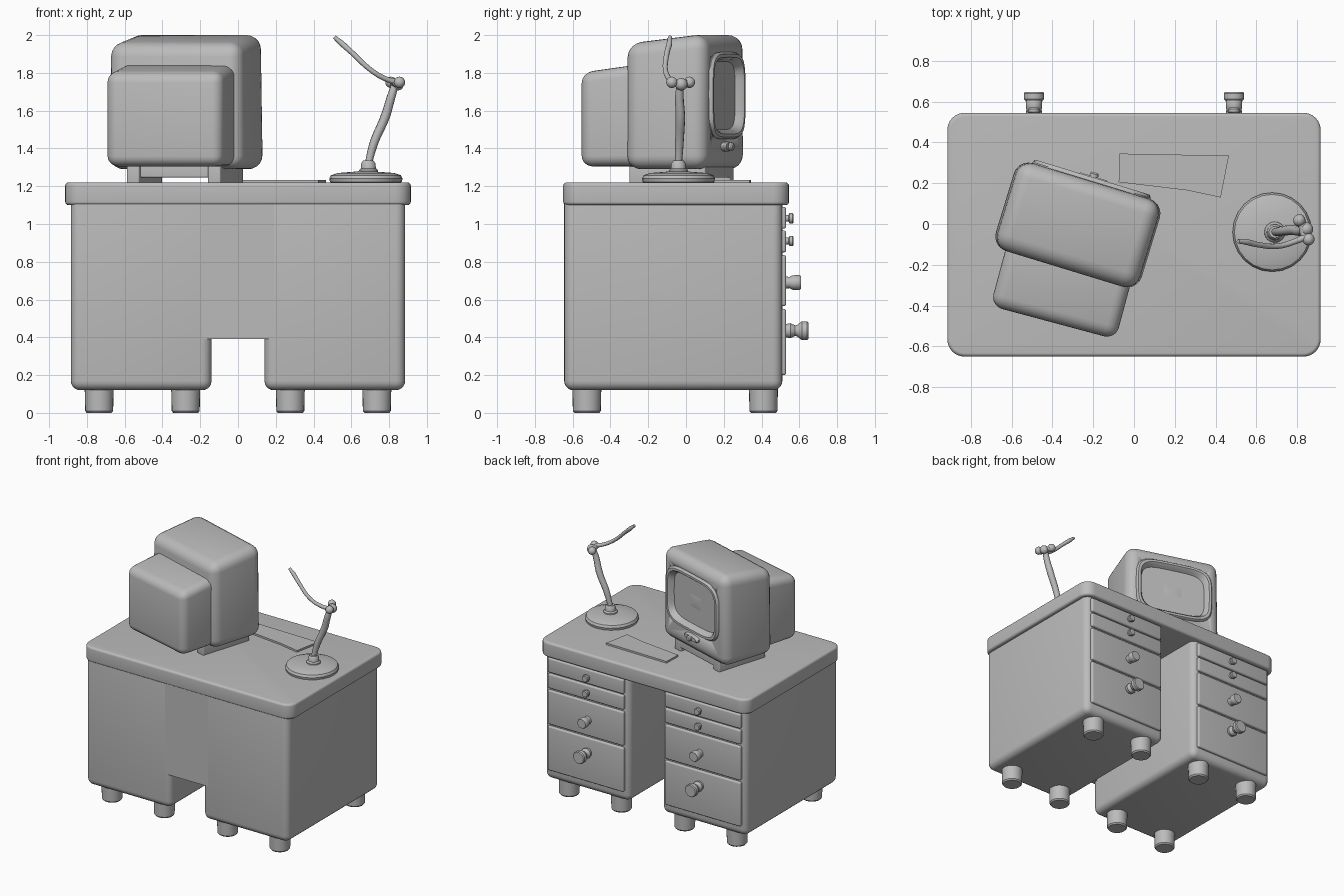
import bpy, bmesh, math
from mathutils import Matrix, Vector

cube = bpy.data.objects.get("Cube")
if cube:
    bpy.data.objects.remove(cube, do_unlink=True)

# Single clay colour
grey = bpy.data.materials.new("plain_grey")
grey.use_nodes = True
grey.diffuse_color = (0.5, 0.5, 0.5, 1)
for node in grey.node_tree.nodes:
    if node.type == 'BSDF_PRINCIPLED':
        node.inputs["Base Color"].default_value = (0.5, 0.5, 0.5, 1)
        node.inputs["Roughness"].default_value = 0.7


def finish(name, bm, matrix=Matrix()):
    bmesh.ops.recalc_face_normals(bm, faces=bm.faces)
    mesh = bpy.data.meshes.new(name)
    bm.to_mesh(mesh)
    bm.free()
    mesh.transform(matrix)
    mesh.materials.append(grey)
    mesh.shade_smooth()
    mesh.set_sharp_from_angle(angle=math.radians(35))
    obj = bpy.data.objects.new(name, mesh)
    bpy.context.collection.objects.link(obj)
    return obj


def box(name, lo, hi, r=0.0, corner=0.0, matrix=Matrix(), shape=None):
    """Rounded box; corner rounds the upright edges first."""
    lo, hi = Vector(lo), Vector(hi)
    bm = bmesh.new()
    bmesh.ops.create_cube(bm, size=1)
    for v in bm.verts:
        v.co = Vector([c * s for c, s in zip(v.co, hi - lo)]) + (lo + hi) / 2
    if corner:
        upright = [e for e in bm.edges
                   if abs(e.verts[0].co.z - e.verts[1].co.z) > 0.001]
        bmesh.ops.bevel(bm, geom=upright, offset=corner, segments=6,
                        profile=0.5, affect='EDGES')
    if r:
        bm.normal_update()
        edges = [e for e in bm.edges if e.calc_face_angle(0) > 0.7]
        bmesh.ops.bevel(bm, geom=edges, offset=r, segments=5,
                        profile=0.5, affect='EDGES')
    if shape:
        for v in bm.verts:
            v.co = shape(v.co)
    return finish(name, bm, matrix)


def loft(name, rings, power=2.0, matrix=Matrix(), count=32):
    """Skin over superellipse rings given as half width, half height, offset."""
    bm = bmesh.new()
    loops = []
    for a, b, h in rings:
        loop = []
        for i in range(count):
            t = math.tau * i / count
            c, s = math.cos(t), math.sin(t)
            loop.append(bm.verts.new((
                a * math.copysign(abs(c) ** (2 / power), c),
                b * math.copysign(abs(s) ** (2 / power), s), h)))
        loops.append(loop)
    for p, q in zip(loops, loops[1:]):
        for i in range(count):
            j = (i + 1) % count
            bm.faces.new((p[i], p[j], q[j], q[i]))
    bm.faces.new(loops[0])
    bm.faces.new(loops[-1])
    return finish(name, bm, matrix)


def lathe(name, profile, at, matrix=Matrix()):
    return loft(name, [(r, r, h) for r, h in profile],
                matrix=Matrix.Translation(at) @ matrix, count=24)


def rod(name, points, thickness):
    curve = bpy.data.curves.new(name, 'CURVE')
    curve.dimensions = '3D'
    curve.bevel_depth = thickness
    curve.bevel_resolution = 3
    curve.use_fill_caps = True
    spline = curve.splines.new('BEZIER')
    spline.bezier_points.add(len(points) - 1)
    for p, (x, y, z, radius) in zip(spline.bezier_points, points):
        p.co, p.radius = (x, y, z), radius
        p.handle_left_type = p.handle_right_type = 'AUTO'
    curve.materials.append(grey)
    bpy.context.collection.objects.link(bpy.data.objects.new(name, curve))


to_back = Matrix.Rotation(-math.pi / 2, 4, 'X')   # turns local z to +y

# Desk: top, modesty panel and two pedestals
box("desk_top", (-0.915, -0.65, 1.10), (0.915, 0.545, 1.22), 0.018, 0.085)
box("modesty_panel", (-0.19, -0.645, 0.39), (0.19, -0.59, 1.12))
drawers = [(0.975, 1.09), (0.85, 0.965), (0.565, 0.835), (0.2, 0.55)]
small = [(0.018, 0), (0.018, 0.015), (0.027, 0.02), (0.027, 0.036), (0.022, 0.042)]
medium = [(0.032, 0), (0.03, 0.02), (0.038, 0.035), (0.04, 0.072), (0.035, 0.08)]
large = [(0.035, 0), (0.04, 0.025), (0.028, 0.05), (0.03, 0.06),
         (0.05, 0.085), (0.05, 0.112), (0.044, 0.12)]
knobs = [(small, 1.03), (small, 0.91), (medium, 0.69), (large, 0.435)]
for side, s in (("left", 1), ("right", -1)):
    x0, x1 = sorted((s * 0.14, s * 0.885))
    box(side + "_pedestal", (x0, -0.645, 0.12), (x1, 0.51, 1.2), 0.05)
    for i, (z0, z1) in enumerate(drawers):
        box(f"{side}_drawer_{i + 1}", (x0 + 0.04, 0.48, z0), (x1 - 0.04, 0.53, z1), 0.012)
    for i, (profile, z) in enumerate(knobs):
        lathe(f"{side}_knob_{i + 1}", profile, (s * 0.49, 0.528, z), to_back)
    for x in (0.277, 0.735):
        for y in (-0.525, 0.41):
            lathe(side + "_foot", [(0.066, 0), (0.074, 0.01), (0.077, 0.14)],
                  (s * x, y, 0))

# Television, turned on the desk
turn = Matrix.Translation((-0.275, -0.005, 0)) @ Matrix.Rotation(math.radians(-17), 4, 'Z')


def slope_back(co):
    up = (co.z - 1.29) / 0.71
    back = max(0, 0.15 - co.y) / 0.375
    return Vector((co.x * (1 - 0.03 * up), co.y, co.z - 0.045 * up * back))


cabinet = box("tv_cabinet", (-0.375, -0.225, 1.29), (0.375, 0.225, 2.0),
              0.075, 0, turn, slope_back)
face = turn @ Matrix.Translation((0, 0, 1.68)) @ to_back
cutter = loft("screen_cutter", [(0.285, 0.212, 0.13), (0.285, 0.212, 0.35)], 4.5, face, 48)
cutter.hide_render = True
cut = cabinet.modifiers.new("screen_recess", 'BOOLEAN')
cut.operation, cut.object, cut.solver = 'DIFFERENCE', cutter, 'EXACT'
bpy.context.view_layer.objects.active = cabinet
bpy.ops.object.modifier_apply(modifier=cut.name)
bpy.data.objects.remove(cutter, do_unlink=True)

# Bezel lip, sloping recess and bulged glass
loft("tv_screen", [(0.303, 0.23, 0.20), (0.303, 0.23, 0.23), (0.293, 0.22, 0.245),
                   (0.275, 0.203, 0.245), (0.262, 0.19, 0.23), (0.235, 0.165, 0.15),
                   (0.2, 0.14, 0.172), (0.14, 0.1, 0.19), (0.07, 0.05, 0.2),
                   (0.01, 0.008, 0.202)], 4.5, face, 48)
dial = turn @ Matrix.Translation((0.005, 0, 1.41)) @ to_back
loft("tv_control_plate", [(0.08, 0.026, 0.2), (0.08, 0.026, 0.235), (0.068, 0.018, 0.25)],
     2.5, dial)
lathe("tv_dial", [(0.022, 0.2), (0.022, 0.262), (0.016, 0.27)], (0, 0, 0), dial)

rear = Matrix.Translation((-0.345, -0.29, 0)) @ Matrix.Rotation(math.radians(-15), 4, 'Z')
box("tv_rear_housing", (-0.318, -0.2, 1.305), (0.318, 0.2, 1.85), 0.06, 0, rear,
    lambda co: Vector((co.x, co.y, co.z - 0.05 * max(0, 0.15 - co.y) * (co.z - 1.3) / 0.2)))

# Television stand
box("tv_stand_plate", (-0.25, -0.2, 1.245), (0.25, 0.19, 1.32), 0.01, 0, turn)
for s in (-1, 1):
    box("tv_stand_runner", (s * 0.225 - 0.035, -0.23, 1.215),
        (s * 0.225 + 0.035, 0.19, 1.31), 0.008, 0, turn)

# Loose sheet on the desk
bm = bmesh.new()
sheet = [bm.verts.new((x, y, 1.215)) for x, y in
         ((-0.07, 0.345), (0.465, 0.335), (0.425, 0.13), (0.26, 0.165), (-0.075, 0.205))]
side = bmesh.ops.extrude_face_region(bm, geom=[bm.faces.new(sheet)])
for v in side["geom"]:
    if isinstance(v, bmesh.types.BMVert):
        v.co.z = 1.234
finish("paper_sheet", bm)

# Desk lamp: base, neck, bent arms and joints
lathe("lamp_base", [(0.17, 1.215), (0.19, 1.222), (0.194, 1.24), (0.185, 1.258),
                    (0.15, 1.27), (0.06, 1.277)], (0.677, -0.04, 0))
lathe("lamp_neck", [(0.052, 1.27), (0.05, 1.285), (0.04, 1.295), (0.038, 1.32),
                    (0.028, 1.335)], (0.69, -0.04, 0))
rod("lamp_lower_arm", [(0.69, -0.04, 1.32, 0.9), (0.72, -0.035, 1.43, 1.1),
                       (0.78, -0.03, 1.57, 1.2), (0.81, -0.035, 1.67, 1.1),
                       (0.835, -0.03, 1.75, 0.9)], 0.021)
rod("lamp_upper_arm", [(0.85, -0.06, 1.75, 1.2), (0.79, -0.085, 1.765, 1),
                       (0.71, -0.108, 1.81, 0.95), (0.6, -0.1, 1.91, 1),
                       (0.55, -0.088, 1.955, 1.1), (0.51, -0.085, 1.99, 0.75)], 0.014)
rod("lamp_joint_pin", [(0.84, -0.08, 1.745, 1), (0.82, 0.02, 1.745, 1)], 0.02)
for at, r in (((0.855, -0.075, 1.75), 0.03), ((0.845, -0.025, 1.74), 0.033),
              ((0.81, 0.018, 1.75), 0.03)):
    bm = bmesh.new()
    bmesh.ops.create_uvsphere(bm, u_segments=16, v_segments=10, radius=r)
    finish("lamp_joint", bm, Matrix.Translation(at))
